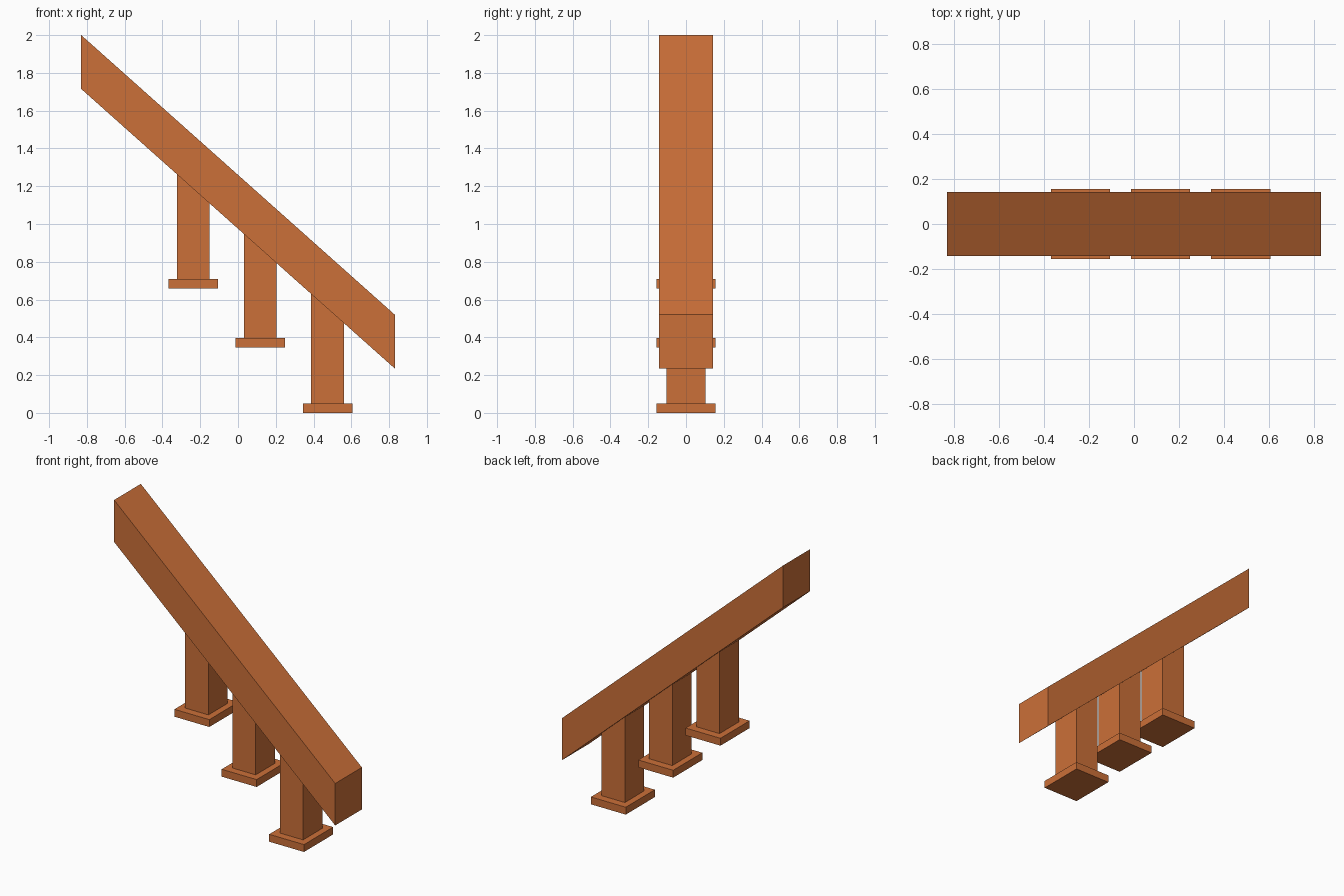
import bpy, bmesh

if "Cube" in bpy.data.objects:
    bpy.data.objects.remove(bpy.data.objects["Cube"])

X_END, TOP_HIGH, TOP_LOW, DEPTH = 0.83, 2.0, 0.52, 0.285
SLOPE = (TOP_LOW - TOP_HIGH) / (2 * X_END)

mat = bpy.data.materials.new("orange_brown")
mat.diffuse_color = (0.6, 0.16, 0.04, 1)
mat.use_nodes = True
mat.node_tree.nodes["Principled BSDF"].inputs["Base Color"].default_value = mat.diffuse_color


def underside(x):
    return TOP_HIGH - DEPTH + SLOPE * (x + X_END)


def prism(name, profile, half_y):
    """Extrude an x-z profile symmetrically along y."""
    bm = bmesh.new()
    face = bm.faces.new([bm.verts.new((x, -half_y, z)) for x, z in profile])
    ext = bmesh.ops.extrude_face_region(bm, geom=[face])["geom"]
    verts = [v for v in ext if isinstance(v, bmesh.types.BMVert)]
    bmesh.ops.translate(bm, verts=verts, vec=(0, 2 * half_y, 0))
    bmesh.ops.recalc_face_normals(bm, faces=bm.faces)
    mesh = bpy.data.meshes.new(name)
    bm.to_mesh(mesh)
    bm.free()
    mesh.materials.append(mat)
    obj = bpy.data.objects.new(name, mesh)
    bpy.context.collection.objects.link(obj)


# Sloping handrail with vertical ends
prism("handrail", [(-X_END, TOP_HIGH - DEPTH), (X_END, TOP_LOW - DEPTH),
                   (X_END, TOP_LOW), (-X_END, TOP_HIGH)], 0.143)

# Stepped posts with tops cut to the slope, each on a flat foot
for i, (x, z) in enumerate([(-0.237, 0.658), (0.118, 0.346), (0.474, 0.0)], 1):
    a, b = x - 0.087, x + 0.087
    prism(f"post_{i}", [(a, z + 0.05), (b, z + 0.05),
                        (b, underside(b)), (a, underside(a))], 0.103)
    a, b = x - 0.131, x + 0.131
    prism(f"post_foot_{i}", [(a, z), (b, z), (b, z + 0.05), (a, z + 0.05)], 0.156)
